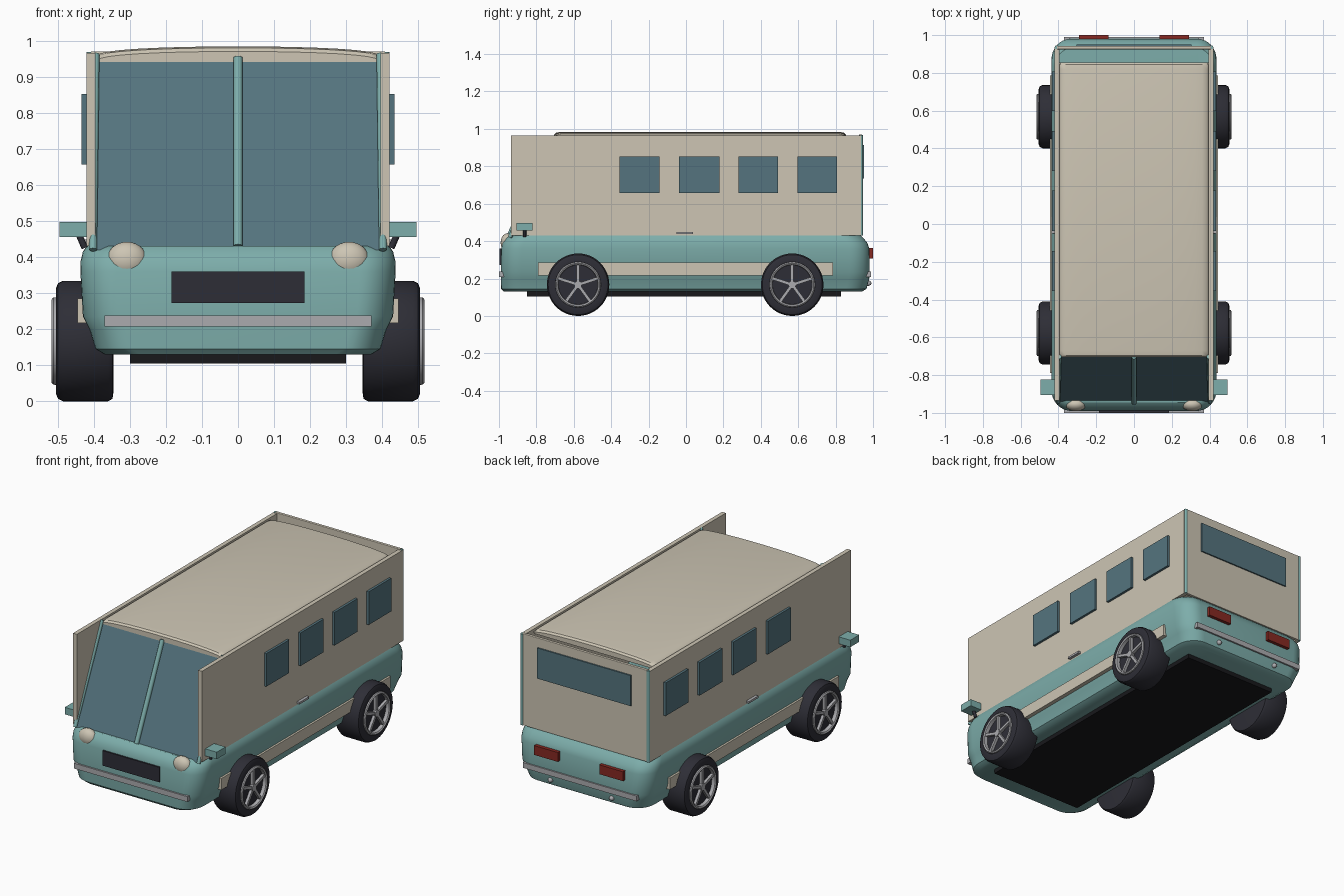
import bpy, bmesh, math
from mathutils import Vector, Matrix

if "Cube" in bpy.data.objects:
    bpy.data.objects.remove(bpy.data.objects["Cube"])


def mat(name, rgb):
    m = bpy.data.materials.new(name)
    m.diffuse_color = (*rgb, 1)
    m.use_nodes = True
    m.node_tree.nodes["Principled BSDF"].inputs["Base Color"].default_value = m.diffuse_color
    return m


TEAL = mat("teal paint", (0.205, 0.42, 0.405))
CREAM = mat("cream paint", (0.61, 0.56, 0.455))
GLASS = mat("blue grey glass", (0.09, 0.175, 0.21))
RUBBER = mat("dark rubber", (0.027, 0.027, 0.037))
BLACK = mat("black underside", (0.009, 0.009, 0.011))
CHROME = mat("light grey metal", (0.41, 0.41, 0.43))
RED = mat("red lamp", (0.24, 0.022, 0.016))


def finish(bm, name, m, smooth=True):
    bmesh.ops.recalc_face_normals(bm, faces=bm.faces)
    me = bpy.data.meshes.new(name)
    bm.to_mesh(me)
    bm.free()
    ob = bpy.data.objects.new(name, me)
    bpy.context.collection.objects.link(ob)
    me.materials.append(m)
    if smooth:
        bpy.ops.object.select_all(action='DESELECT')
        ob.select_set(True)
        bpy.context.view_layer.objects.active = ob
        bpy.ops.object.shade_smooth_by_angle(angle=math.radians(35))
    return ob


def box(name, lo, hi, m, bevel=0.0):
    bm = bmesh.new()
    bmesh.ops.create_cube(bm, size=1)
    for v in bm.verts:
        v.co = Vector([(a + b) / 2 + c * (b - a) for a, b, c in zip(lo, hi, v.co)])
    if bevel:
        bmesh.ops.bevel(bm, geom=bm.edges[:], offset=bevel, segments=2,
                        profile=0.5, affect='EDGES')
    return finish(bm, name, m, False)


def side_box(name, s, lo, hi, m, bevel=0.0):
    x = sorted((s * lo[0], s * hi[0]))
    return box(name, (x[0], *lo[1:]), (x[1], *hi[1:]), m, bevel)


def rod(name, a, b, r, m, n=16):
    a, b = Vector(a), Vector(b)
    d = b - a
    bm = bmesh.new()
    bmesh.ops.create_cone(bm, cap_ends=True, segments=n, radius1=r, radius2=r, depth=d.length,
                          matrix=Matrix.Translation((a + b) / 2) @ d.to_track_quat('Z', 'Y').to_matrix().to_4x4())
    return finish(bm, name, m)


def ball(name, c, radii, m):
    bm = bmesh.new()
    bmesh.ops.create_uvsphere(bm, u_segments=24, v_segments=14, radius=1,
                              matrix=Matrix.Translation(c) @ Matrix.Diagonal((*radii, 1)))
    return finish(bm, name, m)


def lathe_x(name, profile, centre, s, m, closed=False, n=48):
    """Spin (x, radius) points about the axle line."""
    bm = bmesh.new()
    rings = [[bm.verts.new((centre[0] + s * x, centre[1] + r * math.cos(t * math.tau / n),
                            centre[2] + r * math.sin(t * math.tau / n))) for t in range(n)]
             for x, r in profile]
    pairs = list(zip(rings, rings[1:]))
    if closed:
        pairs.append((rings[-1], rings[0]))
    for a, b in pairs:
        for i in range(n):
            j = (i + 1) % n
            bm.faces.new((a[i], a[j], b[j], b[i]))
    if not closed:
        bm.faces.new(rings[0])
        bm.faces.new(rings[-1])
    return finish(bm, name, m)


# Lower body: stacked rounded rectangles (z, half width, front y, back y)
layers = [(0.13, 0.37, -0.975, 0.94), (0.145, 0.395, -0.988, 0.965), (0.20, 0.412, -0.99, 0.98),
          (0.235, 0.43, -0.99, 0.982), (0.36, 0.437, -0.988, 0.98), (0.39, 0.436, -0.98, 0.97),
          (0.415, 0.43, -0.965, 0.95), (0.43, 0.42, -0.945, 0.935)]
bm = bmesh.new()
rings = []
for z, w, y0, y1 in layers:
    ring = []
    for sx, sy, start in ((1, 1, 0), (-1, 1, 1), (-1, -1, 2), (1, -1, 3)):
        cx, cy = sx * (w - 0.1), (y1 - 0.11 if sy > 0 else y0 + 0.11)
        for k in range(9):
            t = (start + k / 8) * math.pi / 2
            ring.append(bm.verts.new((cx + 0.1 * math.cos(t), cy + 0.11 * math.sin(t), z)))
    rings.append(ring)
for a, b in zip(rings, rings[1:]):
    for i in range(len(a)):
        j = (i + 1) % len(a)
        bm.faces.new((a[i], a[j], b[j], b[i]))
bm.faces.new(rings[0])
bm.faces.new(rings[-1])
finish(bm, "lower_body", TEAL)
box("underside_plate", (-0.3, -0.85, 0.105), (0.3, 0.83, 0.14), BLACK)

# Roof: arched slab with a rounded rim
bm = bmesh.new()
N = 16
ends = []
for y, drop in ((-0.705, 0.014), (-0.695, 0.004), (-0.67, 0), (0.82, 0), (0.845, 0.004), (0.855, 0.014)):
    pts = [(-0.385, 0.94), (0.385, 0.94), (0.396, 0.95)]
    pts += [(0.39 * math.cos(math.pi * k / N), 0.957 + 0.027 * math.sin(math.pi * k / N) ** 0.8 - drop)
            for k in range(N + 1)]
    pts.append((-0.396, 0.95))
    ends.append([bm.verts.new((x, y, z)) for x, z in pts])
for a, b in zip(ends, ends[1:]):
    for i in range(len(a)):
        j = (i + 1) % len(a)
        bm.faces.new((a[i], a[j], b[j], b[i]))
bm.faces.new(ends[0])
bm.faces.new(ends[-1])
finish(bm, "roof", CREAM)

# Sloped windscreen plate and centre bar
bm = bmesh.new()
vs = [[bm.verts.new((x, y + d, z)) for x, y, z in
       ((-0.395, -0.94, 0.42), (0.395, -0.94, 0.42), (0.388, -0.7, 0.95), (-0.388, -0.7, 0.95))]
      for d in (0, 0.012)]
bm.faces.new(vs[0])
bm.faces.new(vs[1])
for i in range(4):
    j = (i + 1) % 4
    bm.faces.new((vs[0][i], vs[0][j], vs[1][j], vs[1][i]))
finish(bm, "windscreen", GLASS, False)
rod("windscreen_bar", (0, -0.945, 0.43), (0, -0.703, 0.952), 0.013, TEAL)

# Rear panel, rear window and tail fittings
box("rear_panel", (-0.408, 0.925, 0.43), (0.408, 0.943, 0.97), CREAM, 0.003)
box("rear_window", (-0.305, 0.935, 0.735), (0.305, 0.951, 0.915), GLASS)
box("front_grille", (-0.185, -0.997, 0.272), (0.185, -0.96, 0.36), RUBBER)
box("front_bumper", (-0.37, -1.0, 0.207), (0.37, -0.968, 0.238), CHROME)
box("rear_bumper", (-0.37, 0.96, 0.207), (0.37, 0.99, 0.238), CHROME)

# Wheels
for s, side in ((1, "right"), (-1, "left")):
    for y, end in ((-0.577, "front"), (0.568, "rear")):
        c = (0, y, 0.167)
        lab = f"{end}_{side}"
        lathe_x("tyre_" + lab, [(0.345, 0.14), (0.348, 0.16), (0.36, 0.167), (0.485, 0.167), (0.499, 0.16),
                                (0.505, 0.145), (0.505, 0.122), (0.492, 0.115)], c, s, RUBBER)
        lathe_x("rim_" + lab, [(0.49, 0.122), (0.512, 0.121), (0.517, 0.115), (0.512, 0.107),
                               (0.49, 0.105)], c, s, CHROME, True)
        rod("hub_" + lab, (s * 0.488, y, 0.167), (s * 0.512, y, 0.167), 0.02, CHROME)
        bm = bmesh.new()
        for k in range(5):
            bmesh.ops.create_cube(bm, size=1, matrix=Matrix.Translation((s * 0.5, y, 0.167))
                                  @ Matrix.Rotation(math.tau * k / 5 + 0.0, 4, 'X')
                                  @ Matrix.Translation((0, 0, 0.06)) @ Matrix.Diagonal((0.016, 0.016, 0.1, 1)))
        finish(bm, "spokes_" + lab, CHROME, False)

    # Side panel, windows, trim
    side_box("side_panel_" + side, s, (0.395, -0.935, 0.43), (0.42, 0.935, 0.965), CREAM)
    for i, (a, b) in enumerate(((-0.355, -0.143), (-0.037, 0.178), (0.28, 0.492), (0.597, 0.807))):
        side_box(f"side_window_{side}_{i + 1}", s, (0.41, a, 0.657), (0.434, b, 0.852), GLASS)
    side_box("side_stripe_" + side, s, (0.42, -0.79, 0.217), (0.445, 0.785, 0.285), CREAM)
    side_box("door_handle_" + side, s, (0.415, -0.05, 0.437), (0.437, 0.038, 0.449), CHROME)
    rod("front_pillar_" + side, (s * 0.402, -0.942, 0.42), (s * 0.395, -0.702, 0.962), 0.011, TEAL)
    rod("rear_pillar_" + side, (s * 0.41, 0.936, 0.43), (s * 0.41, 0.936, 0.968), 0.01, TEAL)

    # Mirrors and lamps
    side_box("mirror_" + side, s, (0.42, -0.905, 0.456), (0.495, -0.822, 0.497), TEAL)
    rod("mirror_stalk_" + side, (s * 0.425, -0.863, 0.425), (s * 0.44, -0.863, 0.46), 0.009, RUBBER)
    ball("headlight_" + side, (s * 0.308, -0.955, 0.392), (0.056, 0.036, 0.05), CREAM)
    side_box("tail_lamp_" + side, s, (0.135, 0.95, 0.308), (0.29, 1.0, 0.363), RED)
    ball("reverse_lamp_" + side, (s * 0.2, 0.975, 0.175), (0.014, 0.016, 0.014), CHROME)
